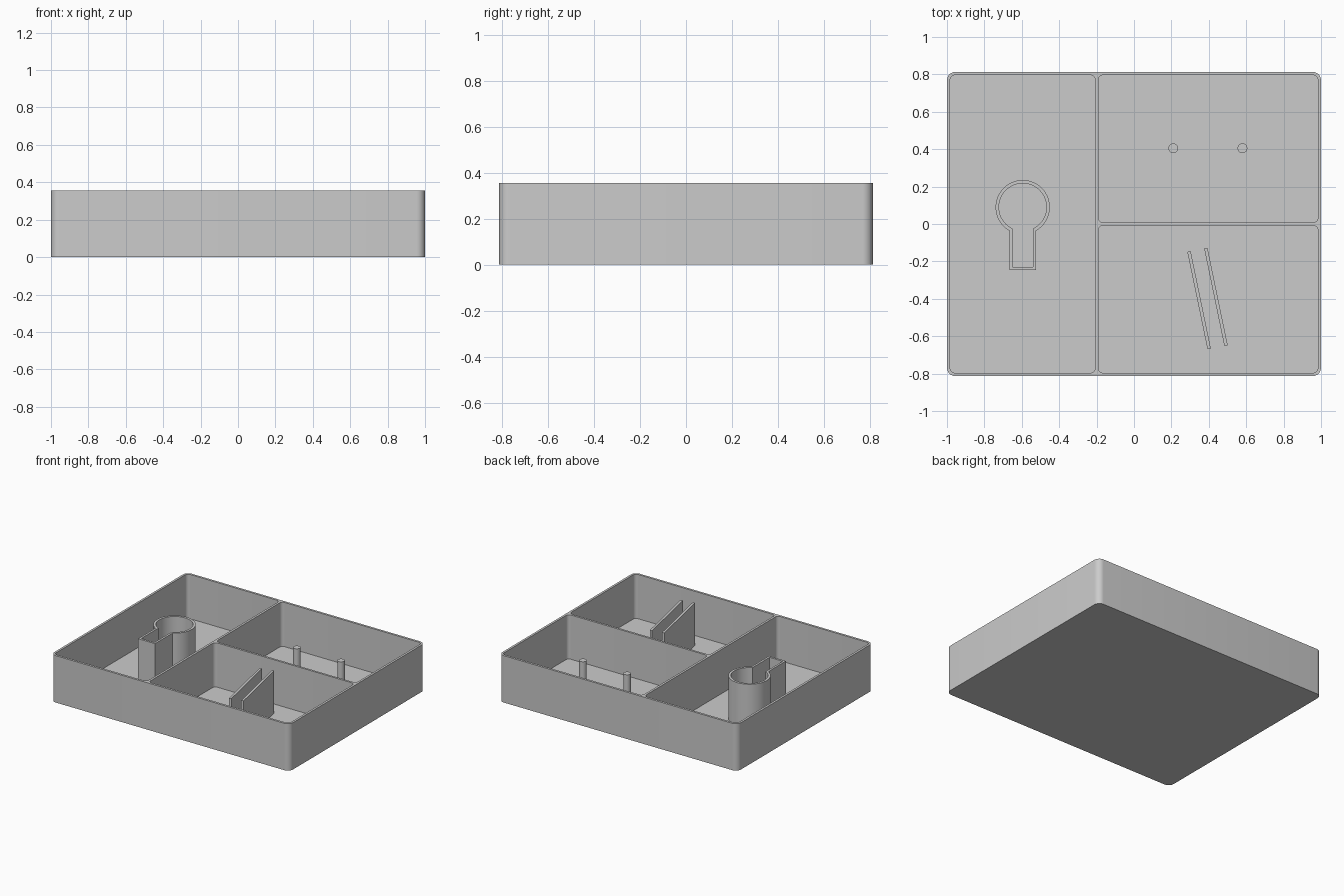
import bpy, bmesh
from math import pi, sin, cos, asin
from mathutils import Vector

if "Cube" in bpy.data.objects:
    bpy.data.objects.remove(bpy.data.objects["Cube"])

grey = bpy.data.materials.new("plain grey")
grey.use_nodes = True
grey.diffuse_color = (0.6, 0.6, 0.6, 1)
grey.node_tree.nodes["Principled BSDF"].inputs["Base Color"].default_value = (0.6, 0.6, 0.6, 1)

HALF_Y, HEIGHT, WALL, FLOOR = 0.813, 0.355, 0.017, 0.02


def make_object(name, bm):
    bmesh.ops.recalc_face_normals(bm, faces=bm.faces)
    mesh = bpy.data.meshes.new(name)
    bm.to_mesh(mesh)
    bm.free()
    mesh.materials.append(grey)
    ob = bpy.data.objects.new(name, mesh)
    bpy.context.collection.objects.link(ob)
    return ob


def smooth(ob):
    bpy.ops.object.select_all(action="DESELECT")
    ob.select_set(True)
    bpy.context.view_layer.objects.active = ob
    bpy.ops.object.shade_smooth_by_angle(angle=pi / 6)


def prism(name, outline, z0, z1):
    bm = bmesh.new()
    face = bm.faces.new([bm.verts.new((x, y, z0)) for x, y in outline])
    top = bmesh.ops.extrude_face_region(bm, geom=[face])["geom"]
    bmesh.ops.translate(bm, vec=(0, 0, z1 - z0),
                        verts=[v for v in top if isinstance(v, bmesh.types.BMVert)])
    return make_object(name, bm)


def rounded_rect(x0, x1, y0, y1, r, steps=8):
    corners = [(x1 - r, y1 - r), (x0 + r, y1 - r), (x0 + r, y0 + r), (x1 - r, y0 + r)]
    return [(cx + r * cos(a), cy + r * sin(a))
            for q, (cx, cy) in enumerate(corners)
            for a in [pi / 2 * (q + i / steps) for i in range(steps + 1)]]


# Tray with three rounded pockets
tray = prism("tray", rounded_rect(-1, 1, -HALF_Y, HALF_Y, 0.045), 0, HEIGHT)
edge_x, edge_y = 1 - WALL, HALF_Y - WALL
pockets = [(-edge_x, -0.208, -edge_y, edge_y),
           (-0.191, edge_x, 0.008, edge_y),
           (-0.191, edge_x, -edge_y, -0.008)]
for x0, x1, y0, y1 in pockets:
    cutter = prism("pocket_cutter", rounded_rect(x0, x1, y0, y1, 0.025), FLOOR, HEIGHT + 0.1)
    cutter.hide_render = True
    mod = tray.modifiers.new("pocket", "BOOLEAN")
    mod.operation, mod.solver, mod.object = "DIFFERENCE", "EXACT", cutter
    bpy.context.view_layer.objects.active = tray
    bpy.ops.object.modifier_apply(modifier=mod.name)
    bpy.data.objects.remove(cutter)
smooth(tray)


# Keyhole-shaped holder: a round sleeve joined to a narrow slot
def keyhole(radius, half_slot, end_y, steps=48):
    cx, cy = -0.595, 0.09
    gap = asin(half_slot / radius)
    start, sweep = -pi / 2 + gap, 2 * (pi - gap)
    arc = [(cx + radius * cos(start + sweep * i / steps),
            cy + radius * sin(start + sweep * i / steps)) for i in range(steps + 1)]
    return arc + [(cx - half_slot, end_y), (cx + half_slot, end_y)]


bm = bmesh.new()
rings = [[bm.verts.new((x, y, z)) for x, y in outline]
         for outline, z in ((keyhole(0.145, 0.071, -0.245), FLOOR - 0.005),
                            (keyhole(0.145, 0.071, -0.245), 0.345),
                            (keyhole(0.127, 0.055, -0.229), 0.345),
                            (keyhole(0.127, 0.055, -0.229), FLOOR - 0.005))]
for k, ring in enumerate(rings):
    after = rings[(k + 1) % 4]
    for i in range(len(ring)):
        j = (i + 1) % len(ring)
        bm.faces.new((ring[i], ring[j], after[j], after[i]))
smooth(make_object("keyhole_holder", bm))

# Two round pegs
for side, x in (("right", 0.21), ("left", 0.58)):
    circle = [(x + 0.026 * cos(pi * i / 16), 0.405 + 0.026 * sin(pi * i / 16)) for i in range(32)]
    smooth(prism("peg_" + side, circle, FLOOR - 0.005, 0.266))

# Two slanted parallel fins
for side, a, b in (("right", (0.294, -0.147), (0.402, -0.668)),
                   ("left", (0.384, -0.129), (0.492, -0.65))):
    a, b = Vector(a), Vector(b)
    offset = (b - a).orthogonal().normalized() * 0.009
    prism("fin_" + side, [a + offset, b + offset, b - offset, a - offset], FLOOR - 0.005, 0.34)
